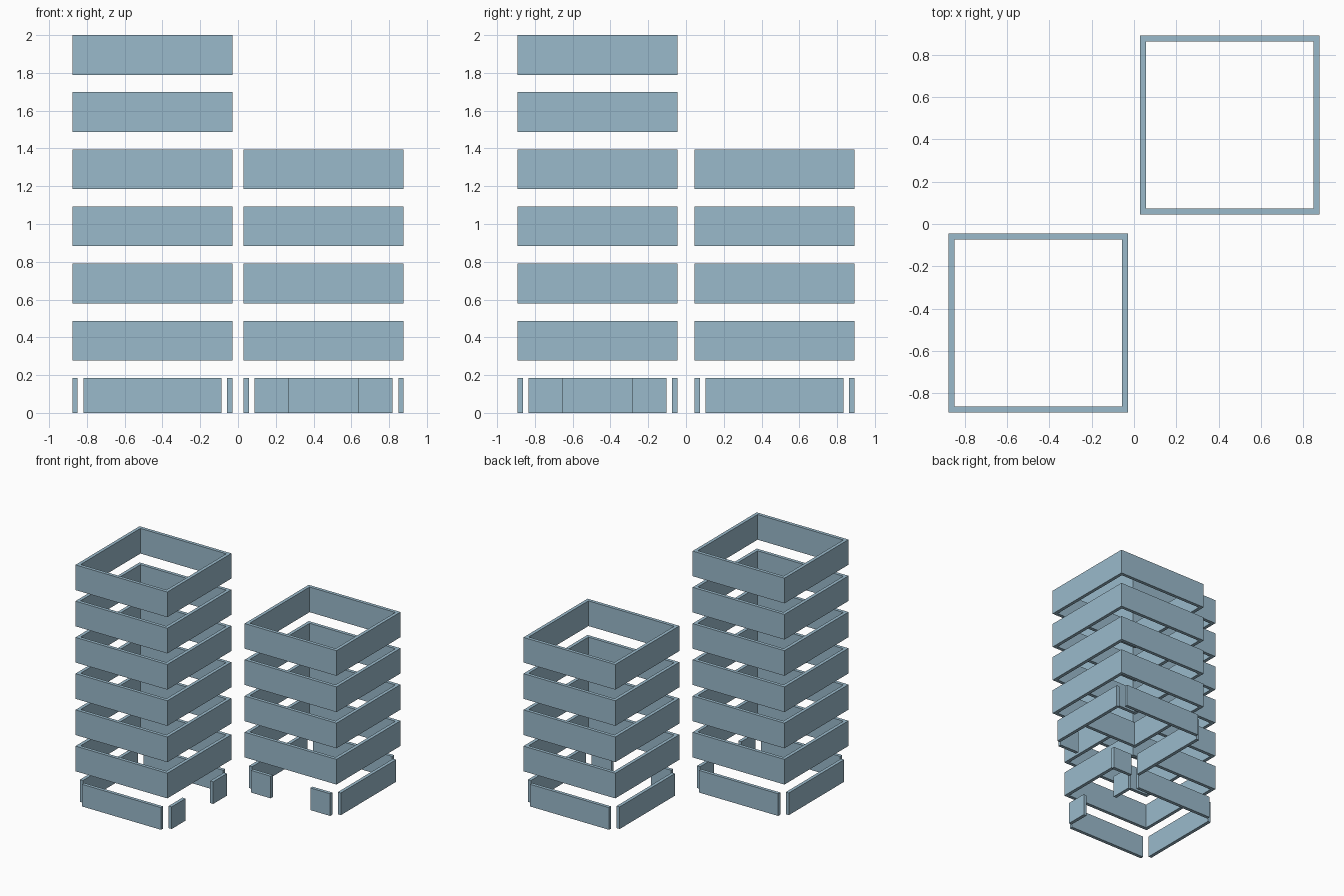
import bpy

if "Cube" in bpy.data.objects:
    bpy.data.objects.remove(bpy.data.objects["Cube"])

mat = bpy.data.materials.new("pale blue grey")
mat.diffuse_color = (0.323, 0.491, 0.597, 1)
mat.use_nodes = True
mat.node_tree.nodes["Principled BSDF"].inputs["Base Color"].default_value = mat.diffuse_color

SX, SY = 0.848, 0.845      # outer size of a ring
T = 0.028                  # wall thickness
H, PITCH = 0.21, 0.3025    # ring height and spacing
BASE_H, INSET = 0.185, 0.058
DOOR = 0.183               # half width of the doorway


def add_mesh(name, verts, faces):
    me = bpy.data.meshes.new(name)
    me.from_pydata(verts, [], faces)
    me.materials.append(mat)
    ob = bpy.data.objects.new(name, me)
    bpy.context.collection.objects.link(ob)
    return ob


def box(name, x0, x1, y0, y1, z0, z1):
    v = [(x, y, z) for z in (z0, z1) for x, y in ((x0, y0), (x1, y0), (x1, y1), (x0, y1))]
    f = [(3, 2, 1, 0), (4, 5, 6, 7)]
    f += [(i, (i + 1) % 4, (i + 1) % 4 + 4, i + 4) for i in range(4)]
    add_mesh(name, v, f)


def ring(name, cx, cy, z0, z1):
    # open square band: outer and inner loops, bottom and top
    v = []
    for z in (z0, z1):
        for t in (0, T):
            a, b = SX / 2 - t, SY / 2 - t
            v += [(cx + sx * a, cy + sy * b, z) for sx, sy in ((-1, -1), (1, -1), (1, 1), (-1, 1))]
    f = []
    for i in range(4):
        j = (i + 1) % 4
        f += [(i, j, j + 8, i + 8),              # outside
              (j + 4, i + 4, i + 12, j + 12),    # inside
              (i + 8, j + 8, j + 12, i + 12),    # top rim
              (j, i, i + 4, j + 4)]              # bottom rim
    add_mesh(name, v, f)


def tower(name, cx, cy, top, count, door):
    # stacked rings
    for k in range(count):
        z1 = top - k * PITCH
        ring(f"{name}_ring_{count - k}", cx, cy, z1 - H, z1)
    # ground floor: four walls with open corners, one split by a doorway
    a, b = SX / 2, SY / 2
    for side in ("front", "back", "left", "right"):
        along_x = side in ("front", "back")
        half = (a if along_x else b) - INSET
        spans = [(-half, -DOOR), (DOOR, half)] if side == door else [(-half, half)]
        for n, (s0, s1) in enumerate(spans):
            label = f"{name}_base_{side}_{n + 1}"
            if along_x:
                y0 = cy - b if side == "front" else cy + b - T
                box(label, cx + s0, cx + s1, y0, y0 + T, 0, BASE_H)
            else:
                x0 = cx - a if side == "left" else cx + a - T
                box(label, x0, x0 + T, cy + s0, cy + s1, 0, BASE_H)


tower("tall_tower", -0.453, -0.4685, 2.0, 6, "right")
tower("short_tower", 0.453, 0.4685, 2.0 - 2 * PITCH, 4, "front")
